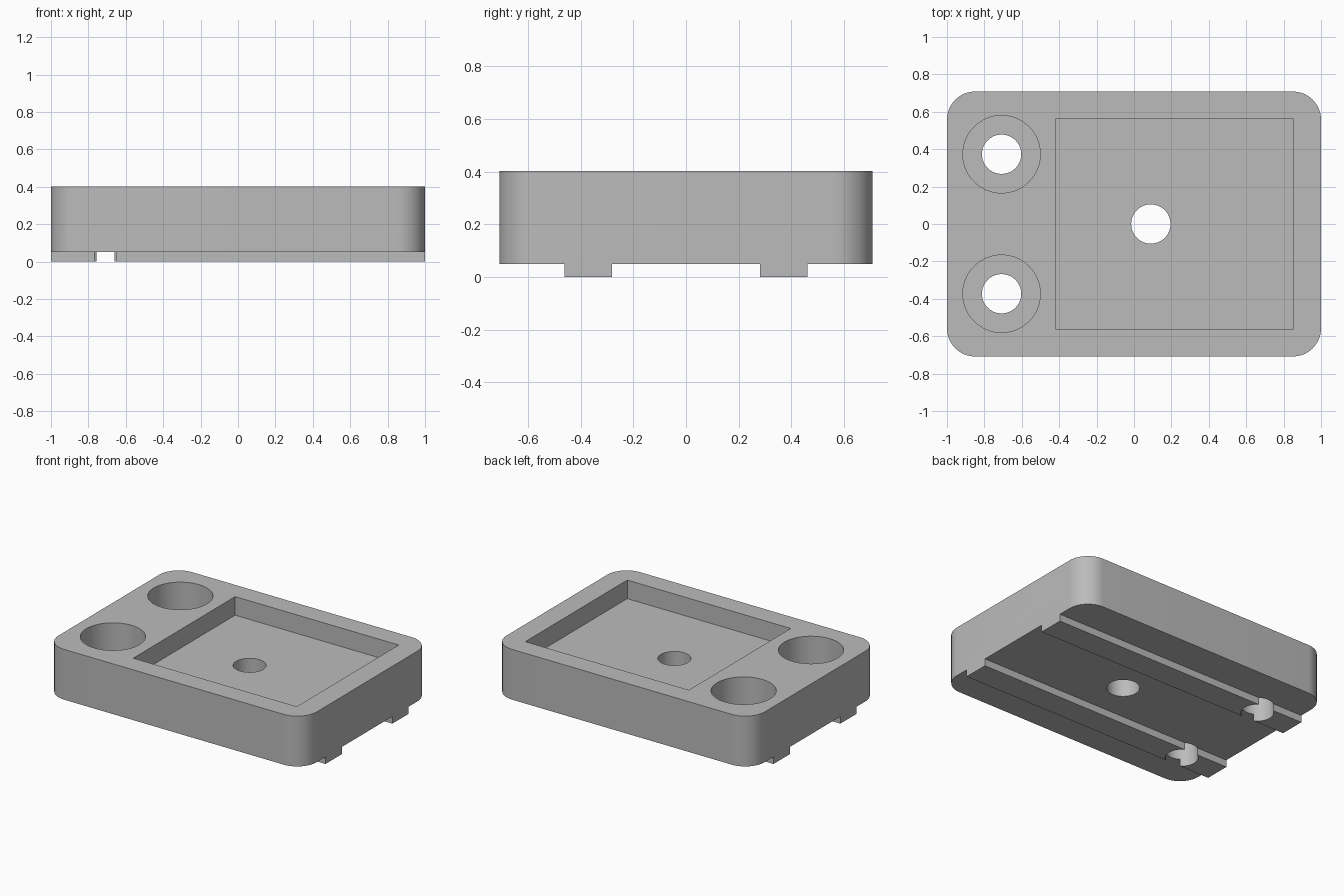
import bpy
import math
from mathutils import Vector

default = bpy.data.objects.get("Cube")
if default:
    bpy.data.objects.remove(default, do_unlink=True)

HALF_X, HALF_Y, HEIGHT = 1.0, 0.708, 0.402
CORNER = 0.15
RAIL_H, RAIL_IN, RAIL_OUT = 0.05, 0.28, 0.46

grey = bpy.data.materials.new("plain grey")
grey.use_nodes = True
colour = (0.5, 0.5, 0.5, 1)
grey.diffuse_color = colour
grey.node_tree.nodes["Principled BSDF"].inputs["Base Color"].default_value = colour


def prism(name, outline, z0, z1):
    """Extrude a counter-clockwise outline from z0 to z1."""
    n = len(outline)
    verts = [(x, y, z) for z in (z0, z1) for x, y in outline]
    faces = [list(range(n))[::-1], list(range(n, 2 * n))]
    faces += [(i, (i + 1) % n, (i + 1) % n + n, i + n) for i in range(n)]
    mesh = bpy.data.meshes.new(name)
    mesh.from_pydata(verts, [], faces)
    mesh.materials.append(grey)
    obj = bpy.data.objects.new(name, mesh)
    bpy.context.collection.objects.link(obj)
    return obj


def arc(cx, cy, r, start, sweep, steps):
    return [(cx + r * math.cos(start + sweep * i / steps),
             cy + r * math.sin(start + sweep * i / steps)) for i in range(steps + 1)]


def circle(cx, cy, r):
    return arc(cx, cy, r, 0, math.tau, 64)[:-1]


def rectangle(x0, x1, y0, y1):
    return [(x0, y0), (x1, y0), (x1, y1), (x0, y1)]


# Rounded block, full height including the rails
outline = []
for k, (sx, sy) in enumerate([(1, 1), (-1, 1), (-1, -1), (1, -1)]):
    outline += arc(sx * (HALF_X - CORNER), sy * (HALF_Y - CORNER), CORNER,
                   k * math.pi / 2, math.pi / 2, 16)
block = prism("mounting_block", outline, 0, HEIGHT)

cutters = []


def cut(name, shape, z0, z1):
    cutters.append(prism(name, shape, z0, z1))


# Underside channels that leave two rails standing
for y0, y1 in [(-1, -RAIL_OUT), (-RAIL_IN, RAIL_IN), (RAIL_OUT, 1)]:
    cut("channel_cutter", rectangle(-1.5, 1.5, y0, y1), -0.2, RAIL_H)

# Rectangular pocket and its drain hole
cut("pocket_cutter", rectangle(-0.417, 0.85, -0.564, 0.564), 0.272, 0.6)
cut("centre_hole_cutter", circle(0.09, 0, 0.105), -0.3, 0.7)

# Two counterbored screw holes
for side in (-1, 1):
    cut("counterbore_cutter", circle(-0.708, side * 0.373, 0.207), 0.18, 0.6)
    cut("screw_hole_cutter", circle(-0.708, side * 0.373, 0.105), -0.3, 0.7)

for cutter in cutters:
    mod = block.modifiers.new(cutter.name, 'BOOLEAN')
    mod.operation = 'DIFFERENCE'
    mod.solver = 'EXACT'
    mod.object = cutter

# Bake the cuts and drop the cutters
bpy.context.view_layer.update()
graph = bpy.context.evaluated_depsgraph_get()
result = bpy.data.meshes.new_from_object(block.evaluated_get(graph))
block.modifiers.clear()
block.data = result
for cutter in cutters:
    bpy.data.objects.remove(cutter, do_unlink=True)

# Smooth round walls, crisp edges
bpy.ops.object.select_all(action='DESELECT')
block.select_set(True)
bpy.context.view_layer.objects.active = block
bpy.ops.object.shade_smooth_by_angle(angle=math.radians(30))
